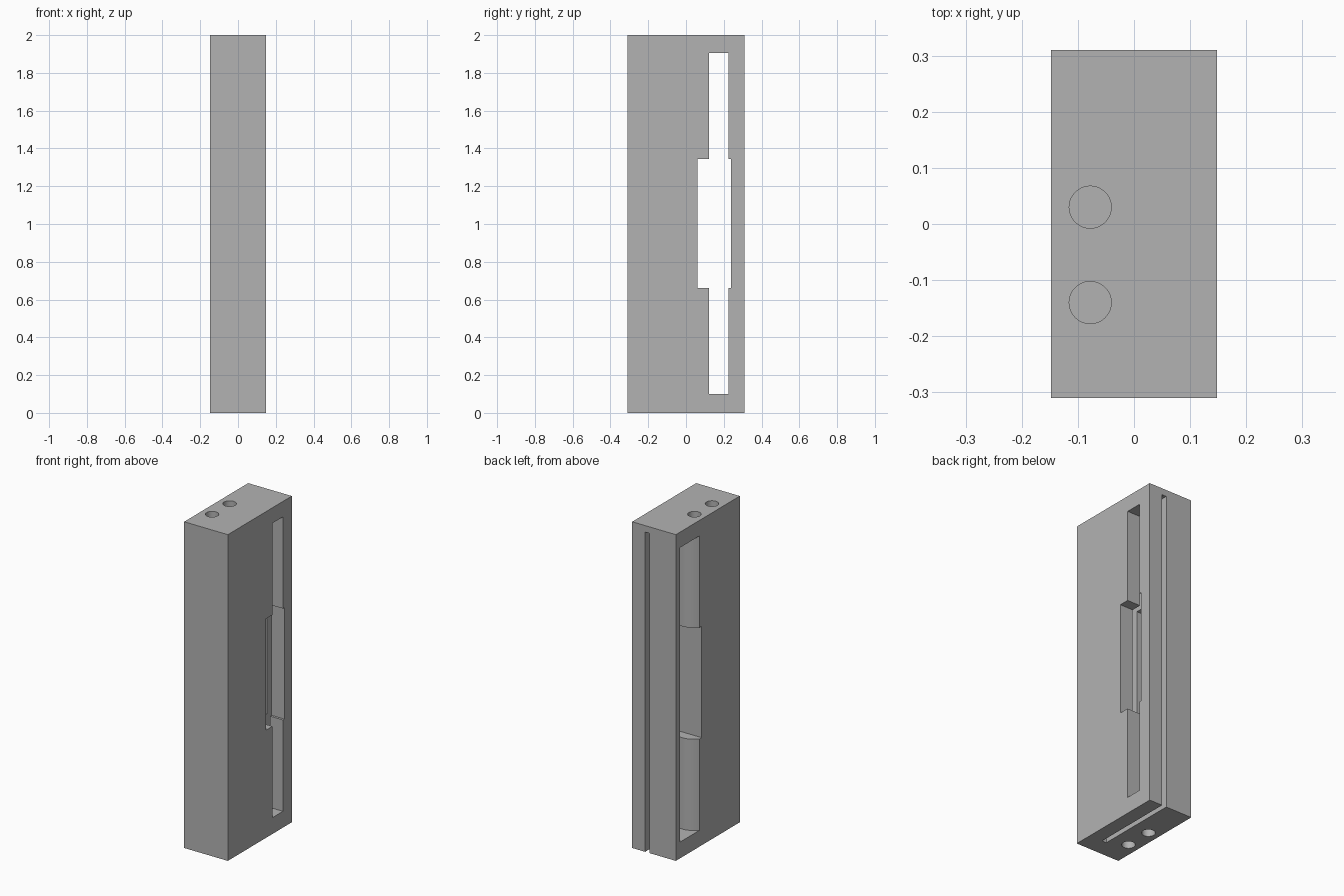
import bpy, bmesh, math

cube = bpy.data.objects.get("Cube")
if cube:
    bpy.data.objects.remove(cube, do_unlink=True)

HALF_X, HALF_Y, HEIGHT = 0.148, 0.31, 2.0

grey = bpy.data.materials.new("plain grey")
grey.use_nodes = True
grey.diffuse_color = (0.45, 0.45, 0.45, 1)
grey.node_tree.nodes["Principled BSDF"].inputs["Base Color"].default_value = (0.45, 0.45, 0.45, 1)


def prism(name, outline, z0, z1):
    """Extrude a closed xy outline from z0 to z1."""
    bm = bmesh.new()
    base = bm.faces.new([bm.verts.new((x, y, z0)) for x, y in outline])
    top = bmesh.ops.extrude_face_region(bm, geom=[base])["geom"]
    verts = [g for g in top if isinstance(g, bmesh.types.BMVert)]
    bmesh.ops.translate(bm, verts=verts, vec=(0, 0, z1 - z0))
    bmesh.ops.recalc_face_normals(bm, faces=bm.faces)
    mesh = bpy.data.meshes.new(name)
    bm.to_mesh(mesh)
    bm.free()
    mesh.materials.append(grey)
    obj = bpy.data.objects.new(name, mesh)
    bpy.context.collection.objects.link(obj)
    return obj


def rect(x0, x1, y0, y1):
    return [(x0, y0), (x1, y0), (x1, y1), (x0, y1)]


def circle(cx, cy, r, n=48):
    return [(cx + r * math.cos(2 * math.pi * i / n), cy + r * math.sin(2 * math.pi * i / n))
            for i in range(n)]


def flare(y_wall, y_mouth, depth=0.085, steps=12):
    """Rounded mouth of the slot, from the inner wall out to the side face."""
    pts = []
    for i in range(steps + 1):
        t = i / steps
        pts.append((-HALF_X + depth * (1 - t), y_wall + (y_mouth - y_wall) * t * t))
    return pts


# Solid block
body = prism("slotted_block", rect(-HALF_X, HALF_X, -HALF_Y, HALF_Y), 0, HEIGHT)

# Long slot through the sides, with a rounded mouth on one side
OUT = 0.05
low, high = flare(0.122, 0.082), flare(0.224, 0.27)
slot = [(HALF_X + OUT, 0.122)] + low + [(-HALF_X - OUT, 0.082), (-HALF_X - OUT, 0.27)]
slot += high[::-1] + [(HALF_X + OUT, 0.224)]

cutters = [
    prism("long_slot_cutter", slot, 0.1, 1.905),
    # Wider window at mid height
    prism("window_cutter", rect(-HALF_X - OUT, HALF_X + OUT, 0.06, 0.238), 0.66, 1.343),
    # Thin slit open at the back and the bottom
    prism("slit_cutter", rect(0.03, 0.06, -0.2, HALF_Y + OUT), -OUT, 1.96),
]

# Blind holes in both ends
DEPTH = 0.2
for y in (-0.14, 0.03):
    for z0, z1 in ((-OUT, DEPTH), (HEIGHT - DEPTH, HEIGHT + OUT)):
        cutters.append(prism("screw_hole_cutter", circle(-0.078, y, 0.0375), z0, z1))

# Cut everything out of the block
bpy.ops.object.select_all(action="DESELECT")
bpy.context.view_layer.objects.active = body
body.select_set(True)
for cutter in cutters:
    cutter.hide_render = True
    mod = body.modifiers.new("cut", "BOOLEAN")
    mod.operation = "DIFFERENCE"
    mod.solver = "EXACT"
    mod.object = cutter
    bpy.ops.object.modifier_apply(modifier=mod.name)
for cutter in cutters:
    bpy.data.objects.remove(cutter, do_unlink=True)

bpy.ops.object.shade_smooth_by_angle(angle=math.radians(30))
